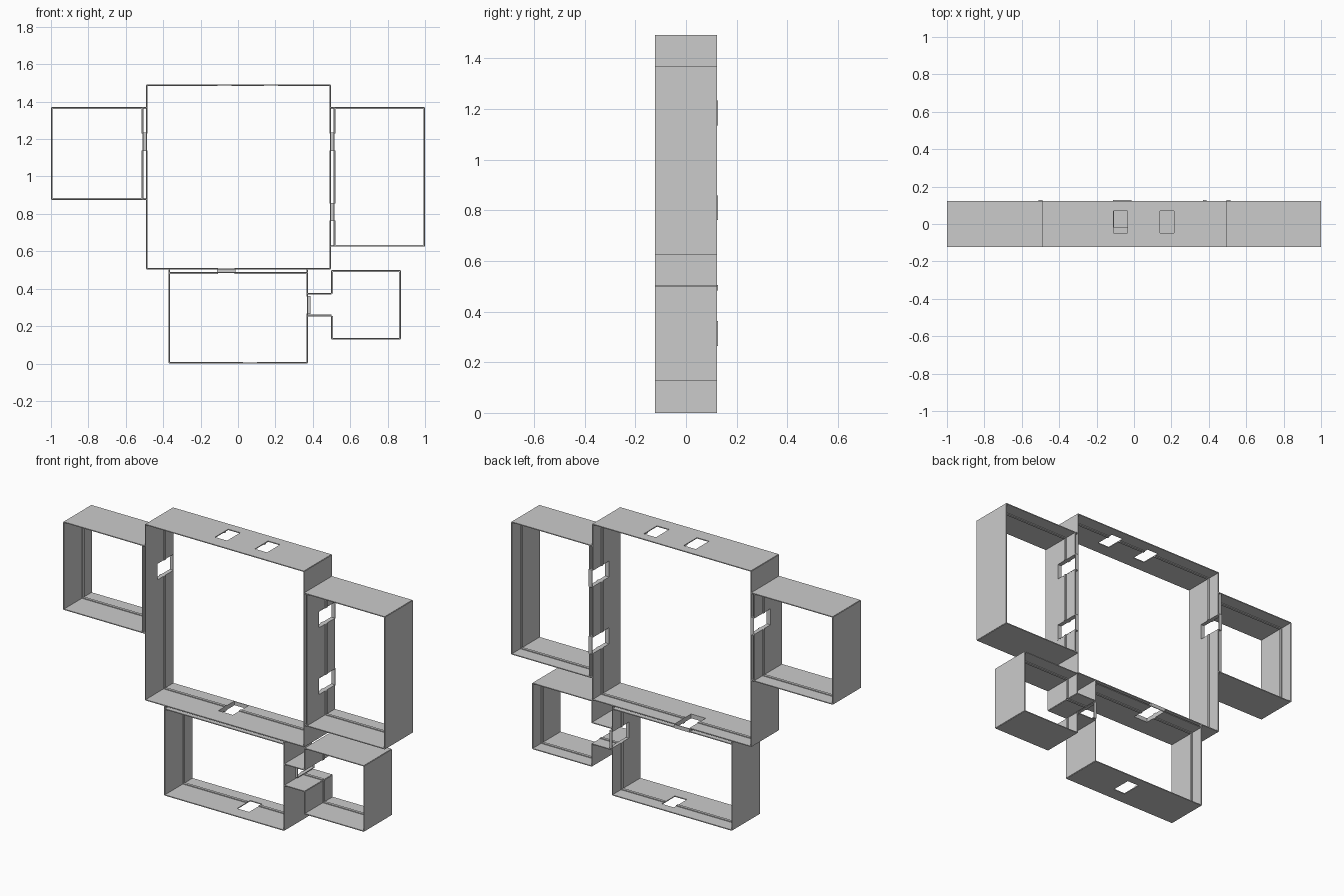
import bpy
import bmesh

cube = bpy.data.objects.get("Cube")
if cube:
    bpy.data.objects.remove(cube)

D = 0.123           # half depth of every wall
T = 0.005           # wall thickness
RIDGE = (0.035, 0.05)
DOOR_Y = (-0.02, D)
HATCH_Y = (-0.047, 0.07)

grey = bpy.data.materials.new("plain_grey")
grey.use_nodes = True
colour = (0.6, 0.6, 0.6, 1)
grey.diffuse_color = colour
grey.node_tree.nodes["Principled BSDF"].inputs["Base Color"].default_value = colour


def finish(name, bm):
    bmesh.ops.recalc_face_normals(bm, faces=bm.faces)
    mesh = bpy.data.meshes.new(name)
    bm.to_mesh(mesh)
    bm.free()
    mesh.materials.append(grey)
    ob = bpy.data.objects.new(name, mesh)
    bpy.context.collection.objects.link(ob)
    return ob


def place(axis, across, along, y):
    return (across, y, along) if axis == "x" else (along, y, across)


def add_box(bm, lo, hi):
    verts = bmesh.ops.create_cube(bm, size=1)["verts"]
    for v in verts:
        for i in range(3):
            v.co[i] = (lo[i] + hi[i]) / 2 + v.co[i] * abs(hi[i] - lo[i])


def wall(name, axis, pos, start, end, inward=0, holes=()):
    """Thin wall with openings (a0, a1, y0, y1) and a ridge on its inner side."""
    bm = bmesh.new()
    cuts = sorted({start, end, *[h[0] for h in holes], *[h[1] for h in holes]})
    depths = sorted({-D, D, *[h[2] for h in holes], *[h[3] for h in holes]})
    for a0, a1 in zip(cuts, cuts[1:]):
        for y0, y1 in zip(depths, depths[1:]):
            a, y = (a0 + a1) / 2, (y0 + y1) / 2
            if any(h[0] < a < h[1] and h[2] < y < h[3] for h in holes):
                continue
            bm.faces.new([bm.verts.new(place(axis, pos, p, q)) for p, q in
                          ((a0, y0), (a1, y0), (a1, y1), (a0, y1))])
    bmesh.ops.remove_doubles(bm, verts=bm.verts, dist=0.0001)
    solid = finish(name, bm).modifiers.new("thickness", "SOLIDIFY")
    solid.thickness = T
    solid.offset = 0

    if inward:
        bm = bmesh.new()
        for a0, a1 in zip(cuts, cuts[1:]):
            if not any(h[0] < (a0 + a1) / 2 < h[1] for h in holes):
                add_box(bm, place(axis, pos, a0, RIDGE[0]),
                        place(axis, pos + inward * 0.007, a1, RIDGE[1]))
        finish(name + "_ridge", bm)


def door_frame(name, axis, c0, c1, a0, a1):
    """Four jamb plates lining a doorway between two walls."""
    bm = bmesh.new()
    y0, y1 = DOOR_Y
    w = 0.004
    for p0, p1, q0, q1 in ((a0 - w, a0, y0, y1), (a1, a1 + w, y0, y1),
                           (a0 - w, a1 + w, y0 - w, y0), (a0 - w, a1 + w, y1, y1 + w)):
        add_box(bm, place(axis, c0, p0, q0), place(axis, c1, p1, q1))
    finish(name, bm)


def door(a0, a1):
    return (a0, a1, *DOOR_Y)


def hatch(a0, a1):
    return (a0, a1, *HATCH_Y)


# Doorways
upper = door(1.14, 1.23)
middle = door(0.765, 0.855)
floor_door = door(-0.108, -0.018)
annex_door = door(0.268, 0.358)

# Main room
ML, MR, MB, MT = -0.49, 0.495, 0.505, 1.49
wall("main_ceiling", "z", MT, ML, MR, -1, [hatch(-0.11, -0.035), hatch(0.138, 0.213)])
wall("main_floor", "z", MB, ML, MR, 1, [floor_door])
wall("main_right_wall", "x", ML, MB, MT, 1, [upper])
wall("main_left_wall", "x", MR, MB, MT, -1, [upper, middle])

# Side room on the right
wall("right_room_ceiling", "z", 1.368, -0.9975, ML, -1)
wall("right_room_floor", "z", 0.878, -0.9975, ML, 1)
wall("right_room_outer_wall", "x", -0.9975, 0.878, 1.368, 1)
wall("right_room_inner_wall", "x", -0.508, 0.878, 1.368, -1, [upper])

# Side room on the left
wall("left_room_ceiling", "z", 1.368, MR, 0.9975, -1)
wall("left_room_floor", "z", 0.627, MR, 0.9975, 1)
wall("left_room_outer_wall", "x", 0.9975, 0.627, 1.368, -1)
wall("left_room_inner_wall", "x", 0.514, 0.627, 1.368, 1, [upper, middle])

# Lower room
wall("lower_room_floor", "z", T / 2, -0.37, 0.372, 1, [hatch(0.027, 0.102)])
wall("lower_room_ceiling", "z", 0.486, -0.37, 0.372, -1, [floor_door])
wall("lower_room_right_wall", "x", -0.37, T / 2, MB, 1)
wall("lower_room_left_wall", "x", 0.372, T / 2, MB, -1, [annex_door])

# Annex with its short passage
wall("annex_ceiling", "z", 0.497, 0.5, 0.868, -1)
wall("annex_floor", "z", 0.13, 0.5, 0.868, 1)
wall("annex_outer_wall", "x", 0.868, 0.13, 0.497, -1)
wall("annex_upper_inner_wall", "x", 0.5, 0.375, 0.497, 1)
wall("annex_lower_inner_wall", "x", 0.5, 0.13, 0.255, 1)
wall("passage_ceiling", "z", 0.375, 0.375, 0.5, -1)
wall("passage_floor", "z", 0.255, 0.375, 0.5, 1)

# Door frames bridging the gaps between rooms
door_frame("right_room_door_frame", "x", -0.51, ML, *upper[:2])
door_frame("left_room_upper_door_frame", "x", MR, 0.517, *upper[:2])
door_frame("left_room_lower_door_frame", "x", MR, 0.517, *middle[:2])
door_frame("lower_room_door_frame", "z", 0.484, MB, *floor_door[:2])
door_frame("annex_door_frame", "x", 0.37, 0.388, *annex_door[:2])
